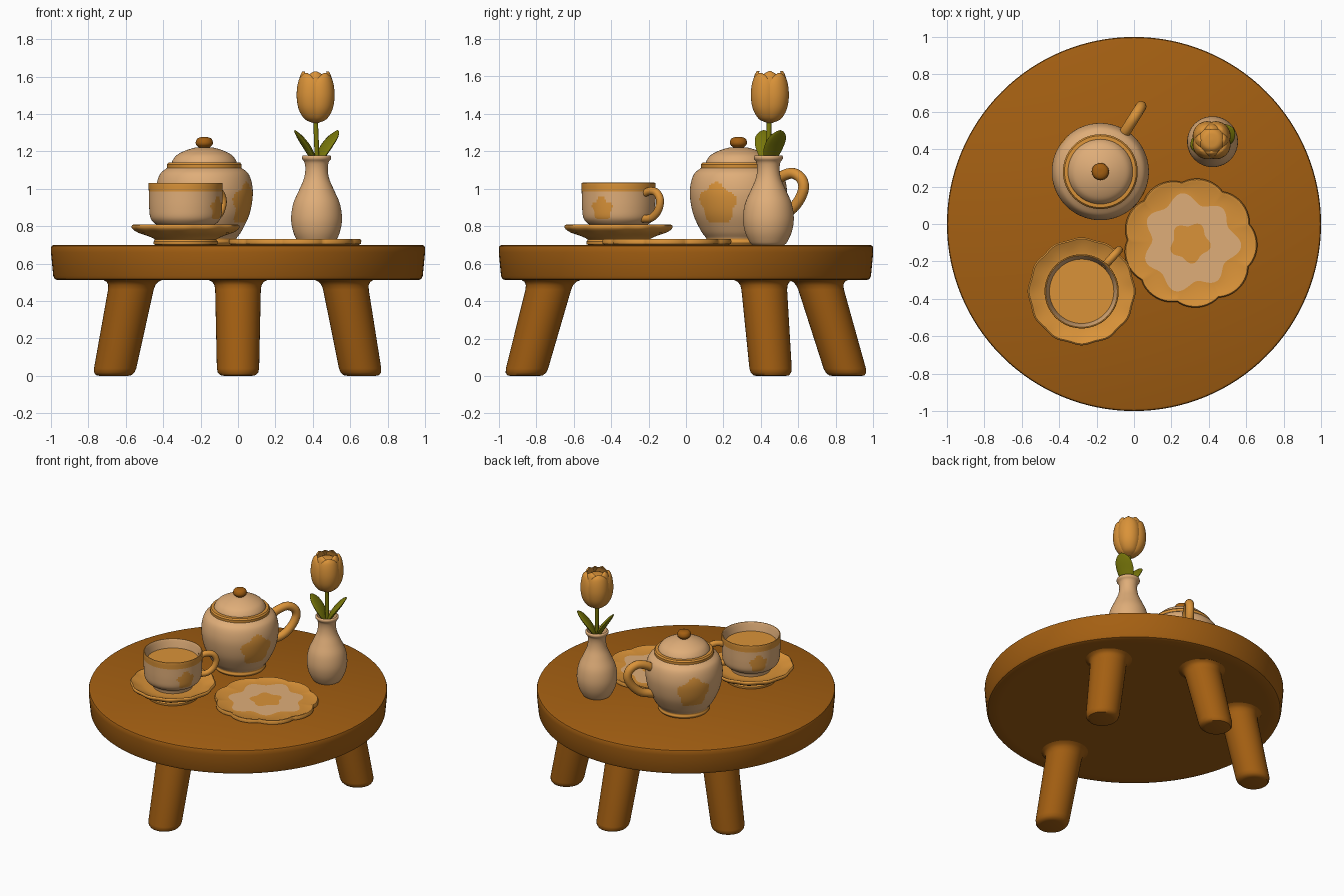
import bpy, bmesh, math
from mathutils import Vector as V

if "Cube" in bpy.data.objects:
    bpy.data.objects.remove(bpy.data.objects["Cube"])

def material(name, rgb):
    m = bpy.data.materials.new(name)
    m.diffuse_color = (*rgb, 1)
    m.use_nodes = True
    m.node_tree.nodes["Principled BSDF"].inputs["Base Color"].default_value = m.diffuse_color
    return m

WOOD = material("wood brown", (0.37, 0.115, 0.006))
CREAM = material("cream", (0.74, 0.42, 0.19))
ORANGE = material("orange", (0.70, 0.29, 0.04))
GREEN = material("leaf green", (0.19, 0.185, 0.003))

def sample(pts, steps):
    """Catmull-Rom through points of any dimension."""
    if steps < 2:
        return [V(p) for p in pts]
    P = [V(p) for p in pts]
    P = [2 * P[0] - P[1]] + P + [2 * P[-1] - P[-2]]
    out = []
    for i in range(1, len(P) - 2):
        a, b, c, d = P[i - 1:i + 3]
        for k in range(steps):
            t = k / steps
            out.append(0.5 * (2 * b + (c - a) * t + (2 * a - 5 * b + 4 * c - d) * t * t
                              + (3 * b - a - 3 * c + d) * t ** 3))
    return out + [P[-2]]

def rings(name, rows, mats, rule=None, angle=40):
    """Skin a stack of closed rings and cap both ends."""
    bm = bmesh.new()
    R = [[bm.verts.new(p) for p in row] for row in rows]
    n = len(R[0])
    faces = []
    for i in range(len(R) - 1):
        for j in range(n):
            k = (j + 1) % n
            faces.append((i, bm.faces.new((R[i][j], R[i][k], R[i + 1][k], R[i + 1][j]))))
    faces.append((-1, bm.faces.new(R[0][::-1])))
    faces.append((len(R) - 1, bm.faces.new(R[-1])))
    for i, f in faces:
        f.smooth = True
        if rule:
            f.material_index = rule(i, f.calc_center_median())
    bmesh.ops.recalc_face_normals(bm, faces=bm.faces)
    me = bpy.data.meshes.new(name)
    bm.to_mesh(me)
    bm.free()
    for m in mats:
        me.materials.append(m)
    me.set_sharp_from_angle(angle=math.radians(angle))
    ob = bpy.data.objects.new(name, me)
    bpy.context.collection.objects.link(ob)
    return ob

def lathe(name, profile, mats, at=(0, 0), n=64, steps=1, rule=None, warp=None, shift=None):
    """Revolve (r, z) points; warp scales the radius, shift moves each ring."""
    rows = []
    for i, (r, z) in enumerate(sample(profile, steps)):
        dx, dy = shift(z) if shift else (0, 0)
        row = []
        for j in range(n):
            a = math.tau * j / n
            q = max(r, 0.001) * (warp(i, a) if warp else 1)
            row.append((at[0] + dx + q * math.cos(a), at[1] + dy + q * math.sin(a), z))
        rows.append(row)
    return rings(name, rows, mats, rule)

def tube(name, pts, side, mat, ra, rb=None, n=14, steps=6):
    """Sweep an ellipse; ra is the half size along side, rb across it."""
    rb = rb or ra
    P, side = sample(pts, steps), V(side).normalized()
    rows = []
    for i, p in enumerate(P):
        t = i / (len(P) - 1)
        tan = (P[min(i + 1, len(P) - 1)] - P[max(i - 1, 0)]).normalized()
        nor = tan.cross(side).normalized()
        rows.append([p + side * ra(t) * math.cos(math.tau * k / n)
                     + nor * rb(t) * math.sin(math.tau * k / n) for k in range(n)])
    return rings(name, rows, [mat], angle=60)

def flower_spot(c, at, radius, ang, z, size):
    """True inside a five-lobed painted flower on a round wall."""
    d = (math.atan2(c.y - at[1], c.x - at[0]) - ang + math.pi) % math.tau - math.pi
    u, v = d * radius, c.z - z
    return math.hypot(u, v) < size * (0.92 + 0.1 * math.cos(5 * math.atan2(v, u) - 1.5))

# Table top and four splayed legs
lathe("table_top", [(0.9, 0.512), (0.965, 0.512), (0.98, 0.518), (0.988, 0.535), (1, 0.66),
                    (1, 0.685), (0.996, 0.695), (0.985, 0.7)], [WOOD], n=128)
leg = [(0.075, 0), (0.095, 0.004), (0.108, 0.018), (0.113, 0.04), (0.122, 0.46),
       (0.126, 0.485), (0.138, 0.503), (0.16, 0.514)]
for name, foot, top in [("front_leg", (0, -0.86), (0, -0.725)), ("back_leg", (0, 0.86), (0, 0.71)),
                        ("left_leg", (-0.665, 0.455), (-0.565, 0.415)),
                        ("right_leg", (0.66, 0.455), (0.57, 0.415))]:
    lathe(name, leg, [WOOD], n=40, shift=lambda z: [f + (t - f) * z / 0.5 for f, t in zip(foot, top)])

# Teapot body with base band and two painted flowers
POT = (-0.18, 0.28)
def pot_rule(i, c):
    if c.z < 0.735:
        return 1
    return int(any(flower_spot(c, POT, 0.25, math.radians(a), 0.92, 0.115) for a in (-28, 140)))
lathe("teapot_body", [(0.165, 0.70), (0.175, 0.715), (0.172, 0.735), (0.2, 0.775), (0.24, 0.86),
                      (0.258, 0.95), (0.256, 1.02), (0.236, 1.08), (0.195, 1.115)],
      [CREAM, ORANGE], POT, n=144, steps=7, rule=pot_rule)
lathe("teapot_rim", [(0.17, 1.1), (0.19, 1.102), (0.199, 1.108), (0.2, 1.13), (0.192, 1.14),
                     (0.17, 1.142)], [ORANGE], POT)
lathe("teapot_lid", [(0.175, 1.135), (0.168, 1.155), (0.145, 1.182), (0.1, 1.205), (0.05, 1.22),
                     (0.02, 1.222)], [CREAM], POT, steps=4)
lathe("lid_knob", [(0.026, 1.21), (0.03, 1.222), (0.043, 1.235), (0.046, 1.25), (0.038, 1.268),
                   (0.02, 1.276), (0.004, 1.277)], [WOOD], POT, n=32, steps=3)

def handle(name, at, deg, path, r):
    a = math.radians(deg)
    pts = [(at[0] + q * math.cos(a), at[1] + q * math.sin(a), z) for q, z in path]
    tube(name, pts, (-math.sin(a), math.cos(a), 0), ORANGE, lambda t: r)
handle("teapot_handle", POT, 58, [(0.22, 1.03), (0.27, 1.065), (0.34, 1.083), (0.395, 1.055), (0.41, 1.0),
                                  (0.375, 0.93), (0.31, 0.875), (0.22, 0.85)], 0.029)

# Saucer with wavy rim
CUP = (-0.28, -0.36)
lathe("saucer", [(0.155, 0.70), (0.17, 0.703), (0.172, 0.718), (0.165, 0.73), (0.2, 0.747),
                 (0.25, 0.765), (0.28, 0.785), (0.285, 0.8), (0.277, 0.808), (0.262, 0.8),
                 (0.21, 0.78), (0.16, 0.775), (0.05, 0.775)], [ORANGE], CUP, n=96, steps=2,
      warp=lambda i, a: 1 + (0.014 * math.cos(12 * a) if 9 < i < 20 else 0))

# Tea cup, tea and cup handle
def cup_rule(i, c):
    r = math.hypot(c.x - CUP[0], c.y - CUP[1])
    if c.z > 0.987 and r > 0.19:
        return 1
    return int(r > 0.17 and any(flower_spot(c, CUP, 0.195, math.radians(a), 0.893, 0.064)
                                for a in (-28, 140)))
lathe("cup", [(0.13, 0.77), (0.138, 0.8), (0.165, 0.815), (0.188, 0.845), (0.195, 0.9), (0.197, 0.985),
              (0.198, 1.025), (0.194, 1.032), (0.187, 1.025), (0.173, 0.97), (0.165, 0.93)],
      [CREAM, ORANGE], CUP, n=128, steps=6, rule=cup_rule)
lathe("tea", [(0.172, 0.955), (0.172, 0.972)], [ORANGE], CUP)
handle("cup_handle", CUP, 48, [(0.18, 0.975), (0.23, 0.988), (0.275, 0.978), (0.298, 0.935), (0.28, 0.88),
                               (0.235, 0.845), (0.175, 0.84)], 0.021)

# Scalloped place mat with cream ring and orange flower centre
def mat_warp(i, a):
    outer = 0.965 + 0.075 * abs(math.cos(4.5 * a + 0.2)) ** 0.7 + 0.035 * math.cos(2 * a + 0.6) * 0.6
    if i < 6:
        return outer
    if i < 8:
        return 1 + 0.1 * math.cos(7 * a + 0.5) + 0.05 * math.cos(3 * a)
    return 1 + 0.12 * math.cos(5 * a + 1) if i == 8 else 1
lathe("place_mat", [(0.325, 0.70), (0.338, 0.706), (0.34, 0.722), (0.334, 0.732), (0.325, 0.732),
                    (0.315, 0.727), (0.238, 0.727), (0.23, 0.727), (0.1, 0.727), (0.02, 0.727)],
      [ORANGE, CREAM], (0.3, -0.1), n=180, rule=lambda i, c: int(i in (6, 7)), warp=mat_warp)

# Vase
VASE = (0.42, 0.44)
lathe("vase", [(0.085, 0.70), (0.1, 0.715), (0.125, 0.77), (0.136, 0.84), (0.125, 0.92), (0.095, 0.99),
               (0.069, 1.05), (0.06, 1.1), (0.064, 1.14), (0.077, 1.16), (0.076, 1.175),
               (0.064, 1.175), (0.052, 1.13), (0.04, 1.09)], [CREAM], VASE, n=56, steps=4)

# Stem and two leaves
tube("stem", [(0.42, 0.44, 1.08), (0.421, 0.44, 1.2), (0.414, 0.445, 1.38)], (0, 1, 0), GREEN,
     lambda t: 0.013)
def leaf(name, tip):
    b = V((VASE[0], VASE[1], 1.1))
    d = V((tip[0] - b.x, tip[1] - b.y, 0))
    pts = [b] + [b + d * f + V((0, 0, h)) for f, h in ((0.15, 0.06), (0.42, 0.12), (0.75, 0.175), (1, 0.212))]
    width = lambda t: 0.01 + 0.05 * math.sin(math.pi * min(t, 0.985) ** 1.25) ** 0.8 * (1 if t < 1 else 0)
    tube(name, pts, (-d.y, d.x, 0), GREEN, lambda t: width(t) if t < 1 else 0.004,
         lambda t: 0.016 * math.sin(math.pi * (0.1 + 0.85 * t)) + 0.001)
leaf("left_leaf", (0.303, 0.415))
leaf("right_leaf", (0.535, 0.505))

# Tulip: closed bud, inner and outer petals
FLOWER = (0.415, 0.448)
lathe("tulip_bud", [(0.01, 1.355), (0.06, 1.38), (0.088, 1.45), (0.085, 1.53), (0.055, 1.59), (0.01, 1.6)],
      [ORANGE], FLOWER, n=32, steps=4)
def petal(name, deg, scale, top):
    prof = sample([(0.015, 1.352), (0.062, 1.372), (0.095, 1.42), (0.108, 1.48), (0.106, 1.54),
                   (0.095, 1.59), (0.08, 1.615)], 4)
    rows, m = [], 12
    for i, (r, z) in enumerate(prof):
        t = i / (len(prof) - 1)
        h = math.radians(47) * (1 - max(0, (t - 0.6) / 0.4) ** 2.5 * 0.85)
        row = []
        for side, off in ((1, 0), (-1, 0.012)):
            for k in range(m + 1):
                u = side * (2 * k / m - 1)
                q = (r * scale - off * (1 - u * u) - 0.004 * (off > 0)) * (1 - 0.13 * u * u)
                a = math.radians(deg) + u * h
                zz = 1.352 + (z - 1.352) * (top - 1.352) / 0.263
                row.append((FLOWER[0] + q * math.cos(a), FLOWER[1] + q * math.sin(a), zz))
        rows.append(row)
    rings(name, rows, [ORANGE], angle=60)
for k in range(4):
    petal(f"outer_petal_{k + 1}", 45 + 90 * k, 1.02, 1.618)
    petal(f"inner_petal_{k + 1}", 90 * k, 0.88, 1.628)
